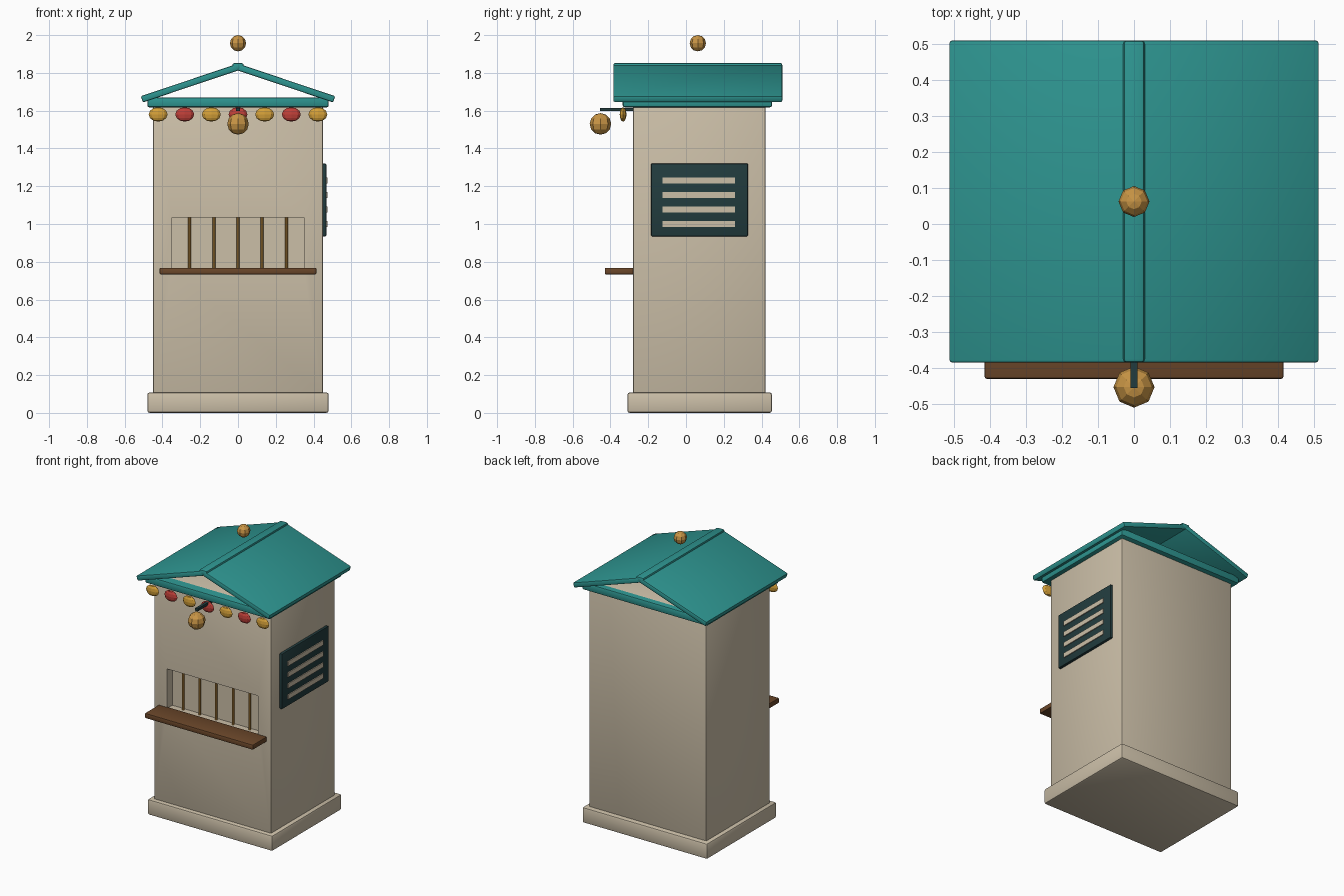
import bpy, math
from mathutils import Vector

cube = bpy.data.objects.get("Cube")
if cube:
    bpy.data.objects.remove(cube, do_unlink=True)


def material(name, rgb):
    m = bpy.data.materials.new(name)
    m.use_nodes = True
    m.diffuse_color = (*rgb, 1)
    m.node_tree.nodes["Principled BSDF"].inputs["Base Color"].default_value = (*rgb, 1)
    return m


beige = material("beige plaster", (0.60, 0.52, 0.39))
teal = material("teal roof", (0.027, 0.30, 0.28))
brown = material("brown wood", (0.147, 0.063, 0.023))
dark = material("dark metal", (0.016, 0.045, 0.048))
brass = material("brass", (0.58, 0.30, 0.06))
yellow = material("yellow bulb", (0.66, 0.35, 0.04))
red = material("red bulb", (0.52, 0.05, 0.04))


def finish(name, mat):
    ob = bpy.context.object
    ob.name = name
    if mat:
        ob.data.materials.append(mat)
    return ob


def apply_all(ob):
    bpy.context.view_layer.objects.active = ob
    for mod in list(ob.modifiers):
        bpy.ops.object.modifier_apply(modifier=mod.name)


def box(name, low, high, mat, bevel=0.0, tilt=0.0):
    low, high = Vector(low), Vector(high)
    bpy.ops.mesh.primitive_cube_add(size=1, location=(low + high) / 2)
    ob = finish(name, mat)
    ob.scale = high - low
    bpy.ops.object.transform_apply(location=False, rotation=False, scale=True)
    ob.rotation_euler.y = tilt
    if bevel:
        mod = ob.modifiers.new("soft edges", 'BEVEL')
        mod.width, mod.segments = bevel, 2
        apply_all(ob)
        bpy.ops.object.shade_smooth_by_angle()
    return ob


def ball(name, place, size, mat):
    bpy.ops.mesh.primitive_uv_sphere_add(segments=8, ring_count=6, radius=1, location=place)
    ob = finish(name, mat)
    ob.scale = size
    return ob


# Plinth and body with a shallow serving window
box("plinth", (-0.48, -0.31, 0), (0.48, 0.455, 0.108), beige, 0.012)
body = box("body", (-0.45, -0.28, 0.1), (0.45, 0.42, 1.671), beige, 0.008)
cutter = box("window_cutter", (-0.35, -0.4, 0.76), (0.35, -0.22, 1.035), None)
cut = body.modifiers.new("window", 'BOOLEAN')
cut.object, cut.operation, cut.solver = cutter, 'DIFFERENCE', 'EXACT'
apply_all(body)
bpy.data.objects.remove(cutter, do_unlink=True)

# Counter and window bars
box("counter", (-0.415, -0.43, 0.733), (0.415, -0.27, 0.768), brown, 0.006)
for i in range(5):
    x = (i - 2) * 0.128
    bpy.ops.mesh.primitive_cylinder_add(vertices=8, radius=0.008, depth=0.275,
                                        location=(x, -0.237, 0.897))
    finish(f"window_bar_{i + 1}", brass)

# Side vent with slats
box("vent_frame", (0.44, -0.185, 0.935), (0.468, 0.328, 1.32), dark, 0.006)
for i in range(4):
    z = 1.0 + i * 0.077
    box(f"vent_slat_{i + 1}", (0.45, -0.124, z - 0.016), (0.474, 0.26, z + 0.016), beige)

# Eaves and open gable roof
box("eaves", (-0.48, -0.335, 1.618), (0.48, 0.455, 1.67), teal, 0.01)
slope = math.radians(18.5)
thick = 0.035
length = 0.535
for name, side in (("left", 1), ("right", -1)):
    # Each panel is centred halfway down its slope
    x = side * (length / 2 * math.cos(slope) + 0.002)
    z = 1.83 - length / 2 * math.sin(slope)
    box(f"{name}_roof_panel", (x - length / 2, -0.385, z - thick / 2),
        (x + length / 2, 0.51, z + thick / 2), teal, 0.008, side * slope)
box("ridge_cap", (-0.03, -0.385, 1.815), (0.03, 0.51, 1.852), teal, 0.01)
ball("finial", (0, 0.0625, 1.957), (0.043,) * 3, brass)

# Lantern on a bracket
box("lantern_bracket", (-0.01, -0.455, 1.597), (0.01, -0.27, 1.615), dark)
ball("lantern", (0, -0.453, 1.53), (0.057,) * 3, brass)

# Row of festive bulbs
for i in range(7):
    ball(f"bulb_{i + 1}", ((i - 3) * 0.141, -0.333, 1.58), (0.05, 0.018, 0.038),
         red if i % 2 else yellow)
